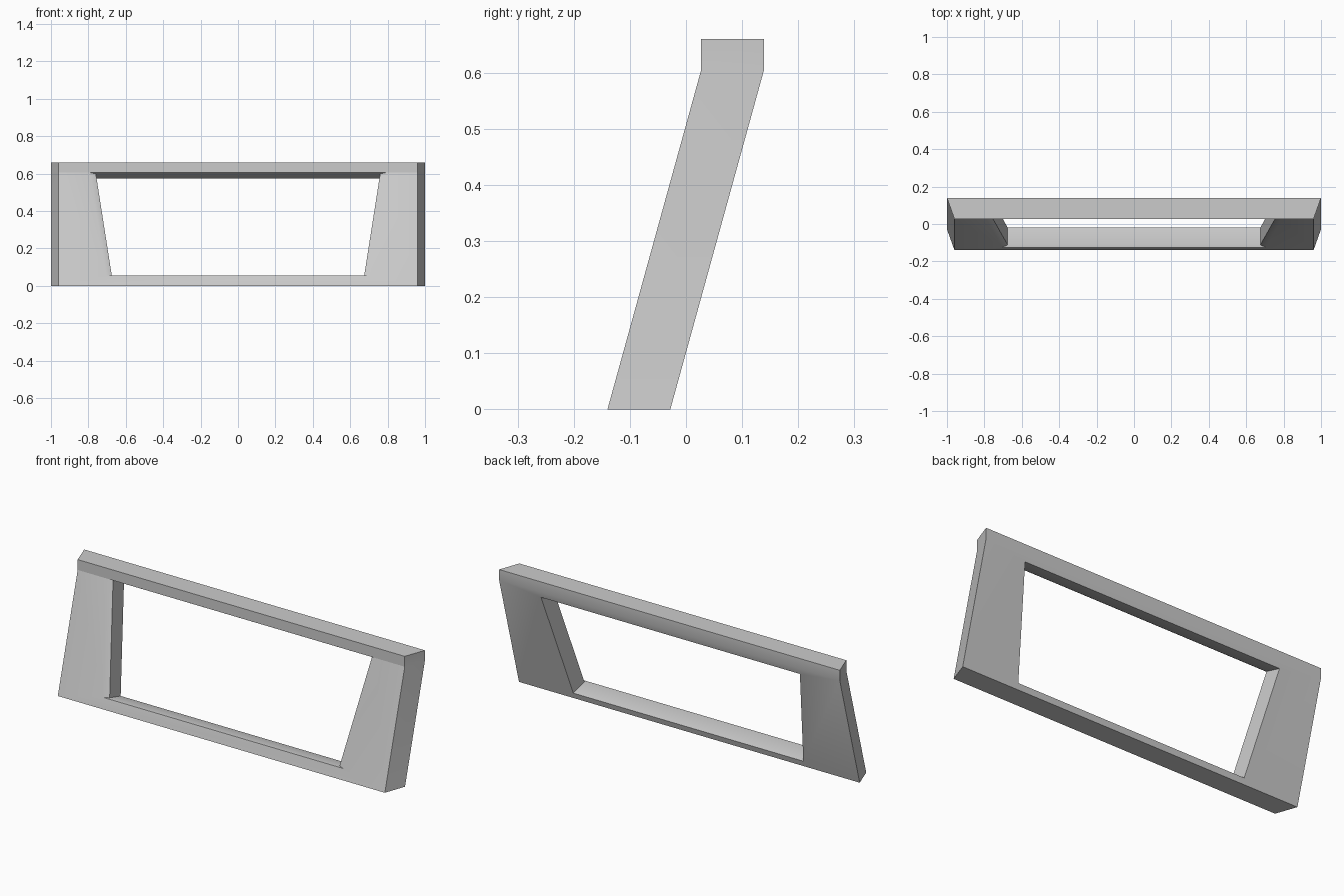
import bpy, bmesh, math
from mathutils import Vector

default = bpy.data.objects.get("Cube")
if default:
    bpy.data.objects.remove(default, do_unlink=True)

TOP, CREASE = 0.66, 0.605
LEAN = 0.167 / CREASE           # backward lean per unit of height
THICK = 0.112                   # front to back depth
INTO = Vector((0, 1, -LEAN)).normalized()   # straight through the leaning panel


def on_front(x, z):
    return Vector((x, -0.14 + LEAN * min(z, CREASE), z))


def loop(bm, points):
    return [bm.verts.new(p) for p in points]


def bridge(bm, a, b):
    for i in range(len(a)):
        j = (i + 1) % len(a)
        bm.faces.new((a[i], a[j], b[j], b[i]))


def outline(bm, half_width, shift):
    pts = [(-1, 0), (1, 0), (1, CREASE), (1, TOP), (-1, TOP), (-1, CREASE)]
    return loop(bm, [on_front(s * half_width, z) + Vector((0, shift, 0)) for s, z in pts])


def trapezoid(low, high, z0, z1):
    return [on_front(x, z) for x, z in ((-low, z0), (low, z0), (high, z1), (-high, z1))]


bm = bmesh.new()

# Outer shell, wider at the back
front = outline(bm, 0.96, 0)
back = outline(bm, 1.0, THICK)
bridge(bm, front, back)

# Opening: shallow bezel, then walls square to the leaning panel
bezel = loop(bm, trapezoid(0.705, 0.79, 0.055, CREASE))
inner_pts = [p + INTO * 0.012 for p in trapezoid(0.675, 0.76, 0.059, 0.602)]
inner = loop(bm, inner_pts)
depth = THICK * math.cos(math.atan(LEAN)) - 0.012
rear = loop(bm, [p + INTO * depth for p in inner_pts])
bridge(bm, bezel, inner)
bridge(bm, inner, rear)

# Front and back faces around the opening
for rim, hole in ((front, bezel), (back, rear)):
    bl, br, cr, tr, tl, cl = rim
    bridge(bm, [bl, br, cr, cl], hole)
    bm.faces.new((cl, cr, tr, tl))

bmesh.ops.recalc_face_normals(bm, faces=bm.faces)
mesh = bpy.data.meshes.new("window_frame")
bm.to_mesh(mesh)
bm.free()
frame = bpy.data.objects.new("window_frame", mesh)
bpy.context.collection.objects.link(frame)

# Plain grey finish
grey = bpy.data.materials.new("light_grey")
grey.use_nodes = True
colour = (0.6, 0.6, 0.6, 1)
grey.diffuse_color = colour
grey.node_tree.nodes["Principled BSDF"].inputs["Base Color"].default_value = colour
mesh.materials.append(grey)

bpy.ops.object.select_all(action="DESELECT")
frame.select_set(True)
bpy.context.view_layer.objects.active = frame
bpy.ops.object.shade_smooth_by_angle(angle=math.radians(30))
